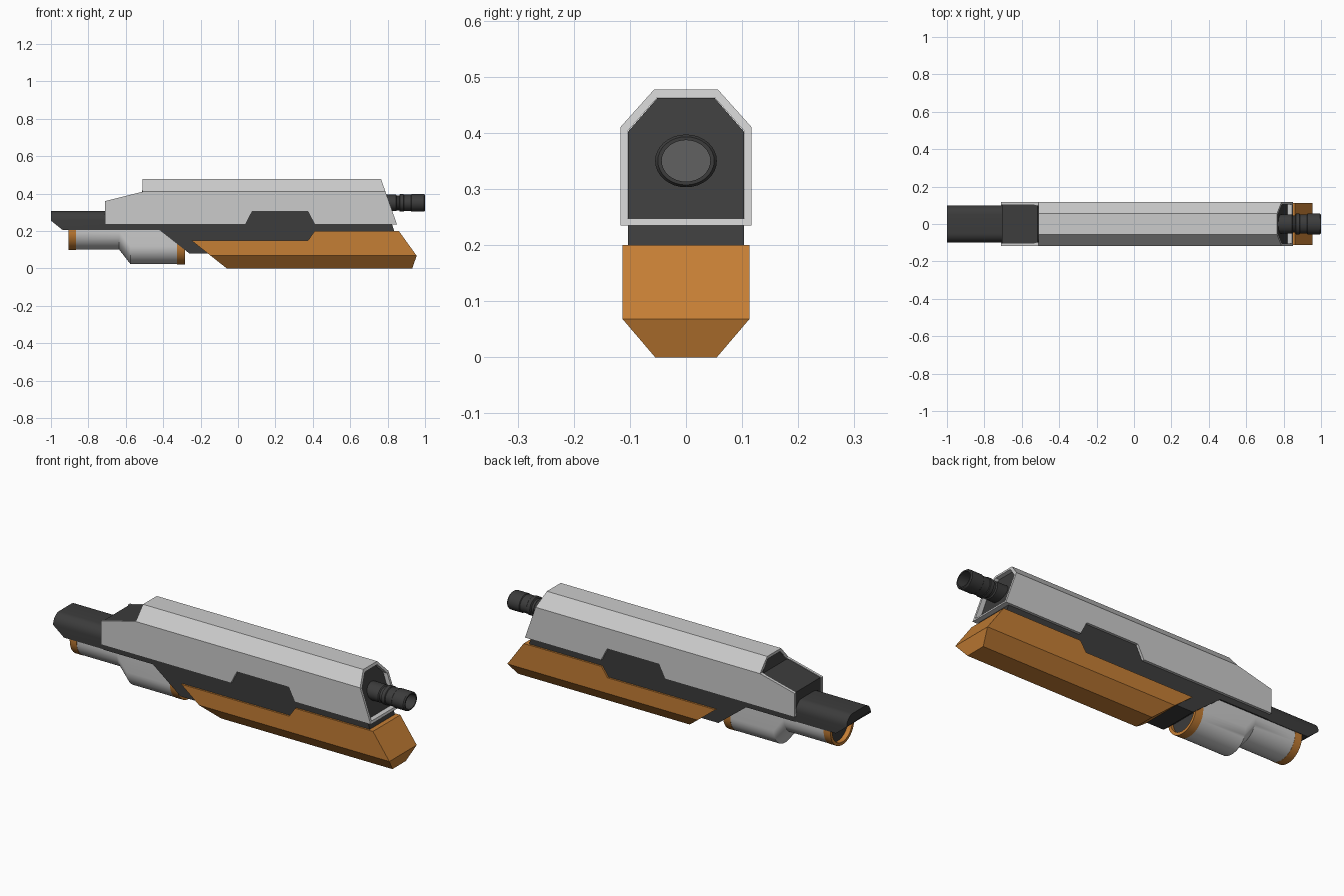
import bpy, bmesh, math
from mathutils import Vector

if "Cube" in bpy.data.objects:
    bpy.data.objects.remove(bpy.data.objects["Cube"])


def material(name, rgb):
    m = bpy.data.materials.new(name)
    m.diffuse_color = (*rgb, 1)
    m.use_nodes = True
    m.node_tree.nodes["Principled BSDF"].inputs["Base Color"].default_value = m.diffuse_color
    return m


DARK = material("dark_metal", (0.045, 0.045, 0.045))
ORANGE = material("orange_paint", (0.56, 0.21, 0.035))
STEEL = material("bore_steel", (0.12, 0.12, 0.12))


def loft(name, rings, mats=(), smooth=None):
    """Skin a list of equal-length point rings and cap both ends."""
    bm = bmesh.new()
    loops = [[bm.verts.new(p) for p in r] for r in rings]
    n = len(loops[0])
    for a, b in zip(loops, loops[1:]):
        for i in range(n):
            bm.faces.new((a[i], a[(i + 1) % n], b[(i + 1) % n], b[i]))
    bm.faces.new(loops[0])
    end = bm.faces.new(loops[-1])
    end.material_index = max(len(mats) - 1, 0)   # last cap takes the last material
    bmesh.ops.recalc_face_normals(bm, faces=bm.faces)
    me = bpy.data.meshes.new(name)
    bm.to_mesh(me)
    bm.free()
    for m in mats:
        me.materials.append(m)
    ob = bpy.data.objects.new(name, me)
    bpy.context.collection.objects.link(ob)
    if smooth:
        bpy.ops.object.select_all(action='DESELECT')
        ob.select_set(True)
        bpy.context.view_layer.objects.active = ob
        bpy.ops.object.shade_smooth_by_angle(angle=math.radians(smooth))
    return ob


def side_prism(name, pts, w, mats=()):
    return loft(name, [[(x, y, z) for x, z in pts] for y in (-w, w)], mats)


def section_prism(name, half, x0=-1.2, x1=1.2, mats=(), smooth=None):
    """Extrude a (y, z) half section, mirrored in y, along x."""
    pts = half + [(-y, z) for y, z in reversed(half)]
    return loft(name, [[(x, y, z) for y, z in pts] for x in (x0, x1)], mats, smooth)


def combine(ob, cutter, op):
    """Boolean, applied; the cutter is removed."""
    mod = ob.modifiers.new("bool", 'BOOLEAN')
    mod.operation, mod.object, mod.solver = op, cutter, 'EXACT'
    dg = bpy.context.evaluated_depsgraph_get()
    me = bpy.data.meshes.new_from_object(ob.evaluated_get(dg))
    ob.modifiers.clear()
    ob.data = me
    bpy.data.objects.remove(cutter)
    return ob


# Upper shroud: hollow chamfered shell with notch, slanted muzzle and rear step
shroud = side_prism("upper_shroud", [
    (-0.71, 0.235), (0.04, 0.235), (0.075, 0.303), (0.375, 0.303), (0.41, 0.235),
    (0.85, 0.235), (0.765, 0.477), (-0.51, 0.477), (-0.51, 0.41), (-0.71, 0.36)], 0.3)
combine(shroud, section_prism("outer", [(0.117, 0.2), (0.117, 0.41), (0.057, 0.477)]), 'INTERSECT')
combine(shroud, section_prism("inner", [(0.104, 0.247), (0.104, 0.403), (0.051, 0.463)]), 'DIFFERENCE')

# Dark core and frame, seen through the notch and below the shroud
frame = side_prism("core_frame", [
    (-0.705, 0.205), (-0.42, 0.205), (-0.26, 0.08), (0.0, 0.08), (0.1, 0.14), (0.83, 0.14),
    (0.835, 0.2), (0.822, 0.24), (0.748, 0.462), (-0.50, 0.462), (-0.515, 0.406),
    (-0.705, 0.358)], 0.3, [DARK])
combine(frame, section_prism("core_section", [(0.1035, 0.05), (0.1035, 0.402), (0.051, 0.462)],
                             mats=[DARK]), 'INTERSECT')

# Lower orange housing with keel chamfer and matching notch
housing = side_prism("lower_housing", [
    (-0.25, 0.15), (0.375, 0.15), (0.41, 0.2), (0.86, 0.2), (0.955, 0.068),
    (0.932, 0), (-0.06, 0)], 0.3, [ORANGE])
combine(housing, section_prism("keel_section", [(0.055, 0), (0.113, 0.068), (0.113, 0.3)],
                               mats=[ORANGE]), 'INTERSECT')

# Rear tail with rounded top and undercut end
arc = [(0.05 + 0.05 * math.cos(a), 0.255 + 0.053 * math.sin(a))
       for a in (math.pi / 2 * i / 8 for i in range(9))]
tail_half = [(0.1, 0.205)] + arc
pts = tail_half + [(-y, z) for y, z in reversed(tail_half)]
loft("tail", [[(-1.0 if z > 0.21 else -0.937, y, z) for y, z in pts],
              [(-0.69, y, z) for y, z in pts]], [DARK], 35)


# Under-slung tube: U-shaped sections
def u_ring(x, zc, r, top=0.207):
    n = 24
    ring = [(x, r * math.cos(a), zc - r * math.sin(a))
            for a in (math.pi * i / n for i in range(n + 1))]
    return [(x, r, top)] + ring + [(x, -r, top)]


R = 0.097
loft("under_tube", [u_ring(-0.87, 0.197, R), u_ring(-0.635, 0.197, R),
                    u_ring(-0.575, 0.12, R), u_ring(-0.32, 0.12, R)], smooth=25)

# Orange end bands with dark recessed mouths
for name, xa, xb, xc, zc in (("rear_band", -0.865, -0.905, -0.88, 0.197),
                             ("front_band", -0.325, -0.283, -0.30, 0.12)):
    loft(name, [u_ring(xa, zc, R + 0.001), u_ring(xb, zc, R + 0.001),
                u_ring(xb, zc, R - 0.014, 0.2), u_ring(xc, zc, R - 0.014, 0.2)],
         [ORANGE, DARK], 35)

# Barrel: slightly oval turned profile with grooves and open bore
profile = [(0.74, 0.044), (0.845, 0.044), (0.85, 0.039), (0.862, 0.039), (0.866, 0.047),
           (0.885, 0.047), (0.888, 0.044), (0.925, 0.044), (0.928, 0.047), (0.994, 0.047),
           (1.0, 0.043), (1.0, 0.037), (0.94, 0.037)]
loft("barrel", [[(x, r * 1.17 * math.cos(2 * math.pi * i / 32), 0.35 + r * math.sin(2 * math.pi * i / 32))
                 for i in range(32)] for x, r in profile], [DARK, STEEL], 30)
